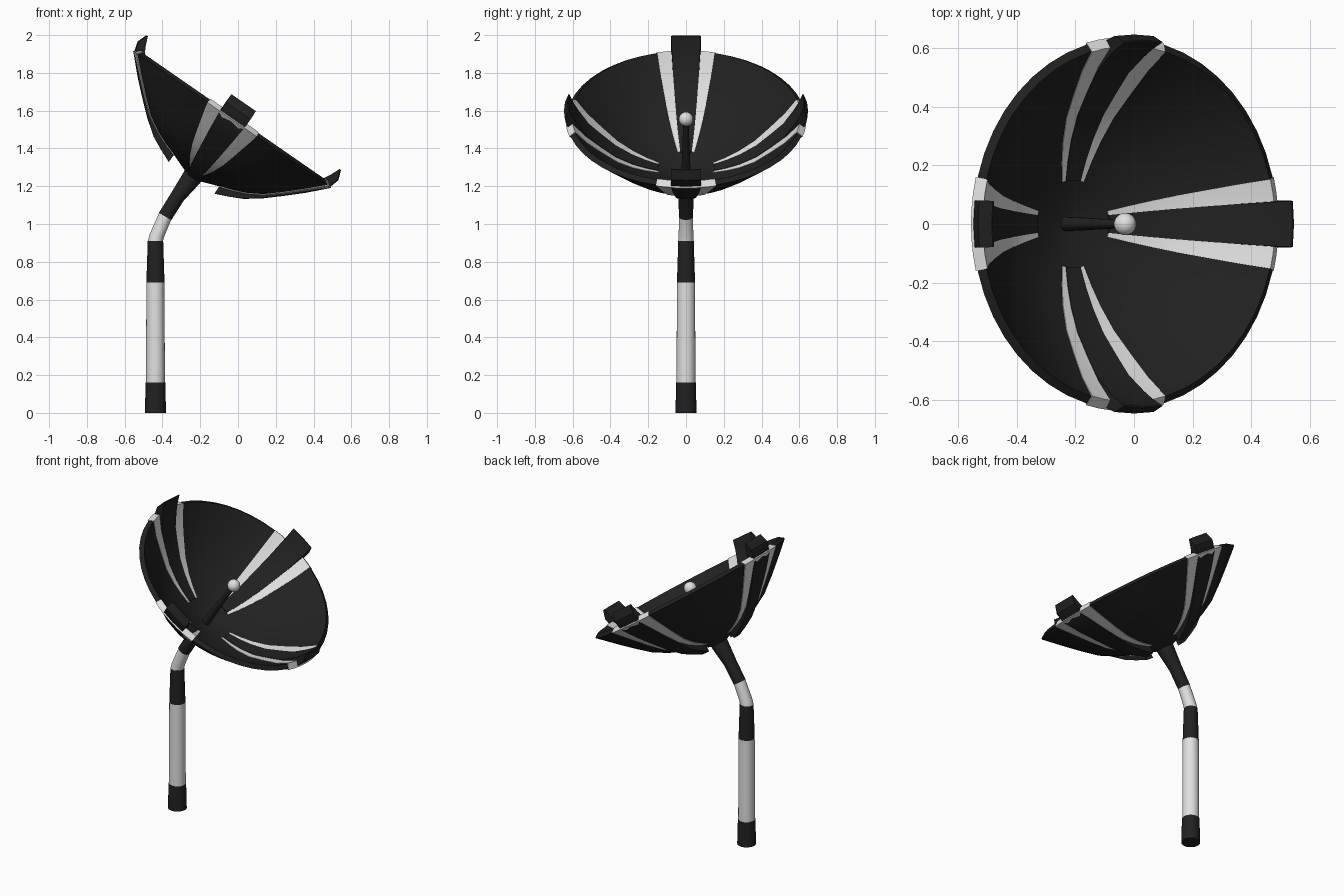
import bpy, bmesh, math
from mathutils import Matrix, Vector

if "Cube" in bpy.data.objects:
    bpy.data.objects.remove(bpy.data.objects["Cube"])


def material(name, value):
    m = bpy.data.materials.new(name)
    m.diffuse_color = (value, value, value, 1)
    m.use_nodes = True
    m.node_tree.nodes["Principled BSDF"].inputs["Base Color"].default_value = m.diffuse_color
    return m


BLACK = material("matte black", 0.0155)
WHITE = material("light grey", 0.75)

# Dish frame: local z is the dish axis, origin at the rim centre
TILT = math.radians(34.7)
DISH = Matrix.Translation((-0.02, 0, 1.57)) @ Matrix.Rotation(TILT, 4, 'Y')
BOWL = [(0.05, -0.385), (0.15, -0.348), (0.22, -0.326), (0.29, -0.298),
        (0.375, -0.25), (0.46, -0.178), (0.54, -0.105), (0.632, -0.018)]
RADII = [r for r, z in BOWL[1:-1]]


def outer(r):
    for (r0, z0), (r1, z1) in zip(BOWL, BOWL[1:]):
        if r <= r1:
            return z0 + (z1 - z0) * (r - r0) / (r1 - r0)
    return BOWL[-1][1]


def inner(r):
    return outer(r) + 0.015 + 0.012 * max(0, r - 0.2) / 0.4


def finish(name, bm, mat, matrix=Matrix(), angle=30):
    bmesh.ops.recalc_face_normals(bm, faces=bm.faces)
    me = bpy.data.meshes.new(name)
    bm.to_mesh(me)
    bm.free()
    me.transform(matrix)
    me.materials.append(mat)
    me.shade_smooth()
    me.set_sharp_from_angle(angle=math.radians(angle))
    ob = bpy.data.objects.new(name, me)
    bpy.context.collection.objects.link(ob)
    return ob


def tube(name, rings, mat, sides=24, matrix=Matrix()):
    """Capped tube in the xz plane; each ring is (x, z, radius, lean)."""
    bm = bmesh.new()
    loops = []
    for x, z, r, lean in rings:
        m = Matrix.Translation((x, 0, z)) @ Matrix.Rotation(math.radians(lean), 4, 'Y')
        loops.append([bm.verts.new(m @ Vector((r * math.cos(a), r * math.sin(a), 0)))
                      for a in (2 * math.pi * i / sides for i in range(sides))])
    for a, b in zip(loops, loops[1:]):
        for i in range(sides):
            j = (i + 1) % sides
            bm.faces.new((a[i], a[j], b[j], b[i]))
    bm.faces.new(loops[0])
    bm.faces.new(loops[-1])
    return finish(name, bm, mat, matrix)


def wedge(name, low, high, width, mat, turn, steps):
    """Radial strip following the bowl; low and high are matching (r, z) lists."""
    bm = bmesh.new()
    n = len(low)
    profile = low + high[::-1]
    sections = []
    for k in range(steps + 1):
        t = 2 * k / steps - 1
        sec = []
        for r, z in profile:
            a = turn + t * math.asin(width(r) / r)
            sec.append(bm.verts.new((r * math.cos(a), r * math.sin(a), z)))
        sections.append(sec)
    m = len(profile)
    for a, b in zip(sections, sections[1:]):
        for i in range(m):
            j = (i + 1) % m
            bm.faces.new((a[i], a[j], b[j], b[i]))
    for s in (sections[0], sections[-1]):
        for i in range(n - 1):
            bm.faces.new((s[i], s[i + 1], s[m - 2 - i], s[m - 1 - i]))
    return finish(name, bm, mat, DISH)


# Bowl: thin revolved shell with a bevelled rim
bm = bmesh.new()
prof = [(0.0, -0.385)] + BOWL + [(0.607, 0)]
prof += [(r, inner(r)) for r in RADII[::-1]] + [(0.05, inner(0.05)), (0.0, -0.37)]
vs = [bm.verts.new((r, 0, z)) for r, z in prof]
es = [bm.edges.new(p) for p in zip(vs, vs[1:])]
bmesh.ops.spin(bm, geom=vs + es, cent=(0, 0, 0), axis=(0, 0, 1),
               angle=2 * math.pi, steps=48, use_duplicate=False)
bmesh.ops.remove_doubles(bm, verts=bm.verts, dist=0.0005)
finish("dish_bowl", bm, BLACK, DISH)

# Four pale bands, each with a thick black rib over its middle
band_low = [(r, outer(r) - 0.005) for r in RADII] + [(0.638, -0.02)]
band_high = [(r, inner(r) + 0.003) for r in RADII] + [(0.606, 0.005)]
rib_low = [(0.15, -0.395), (0.22, -0.365), (0.29, -0.331), (0.375, -0.268),
           (0.46, -0.193), (0.54, -0.119), (0.627, -0.03), (0.646, 0.035), (0.627, 0.088)]
rib_high = [(r, inner(r) + 0.006) for r in (0.149, 0.22, 0.29, 0.375, 0.46, 0.52)]
rib_high += [(0.575, -0.01), (0.60, 0.035), (0.622, 0.088)]
for i, side in enumerate(("lower", "back", "upper", "front")):
    turn = i * math.pi / 2
    wedge(side + "_band", band_low, band_high,
          lambda r: 0.044 + (r - 0.15) * 0.237, WHITE, turn, 6)
    wedge(side + "_rib", rib_low, rib_high,
          lambda r: 0.03 + (r - 0.149) * 0.102, BLACK, turn, 2)

# Receiver rod and ball on the dish axis
tube("receiver_rod", [(0, -0.38, 0.025, 0), (0, -0.03, 0.014, 0)], BLACK, 16, DISH)
bm = bmesh.new()
bmesh.ops.create_uvsphere(bm, u_segments=24, v_segments=14, radius=0.038)
finish("receiver_ball", bm, WHITE, DISH @ Matrix.Translation((0, 0, -0.018)))

# Pole, bending towards the hub
X = -0.437
tube("pole_foot", [(X, 0, 0.056, 0), (X, 0.16, 0.052, 0)], BLACK)
tube("pole_shaft", [(X, 0.16, 0.05, 0), (X, 0.69, 0.048, 0)], WHITE)
tube("pole_collar", [(X, 0.69, 0.048, 0), (X, 0.91, 0.041, 0)], BLACK)
tube("pole_elbow", [(X, 0.91, 0.04, 0), (-0.431, 0.935, 0.039, 10),
                    (-0.386, 1.04, 0.037, 30)], WHITE)
tube("pole_neck", [(-0.386, 1.04, 0.038, 30), (-0.32, 1.145, 0.039, 36),
                   (-0.245, 1.245, 0.052, 36), (-0.235, 1.26, 0.052, 35)], BLACK)
